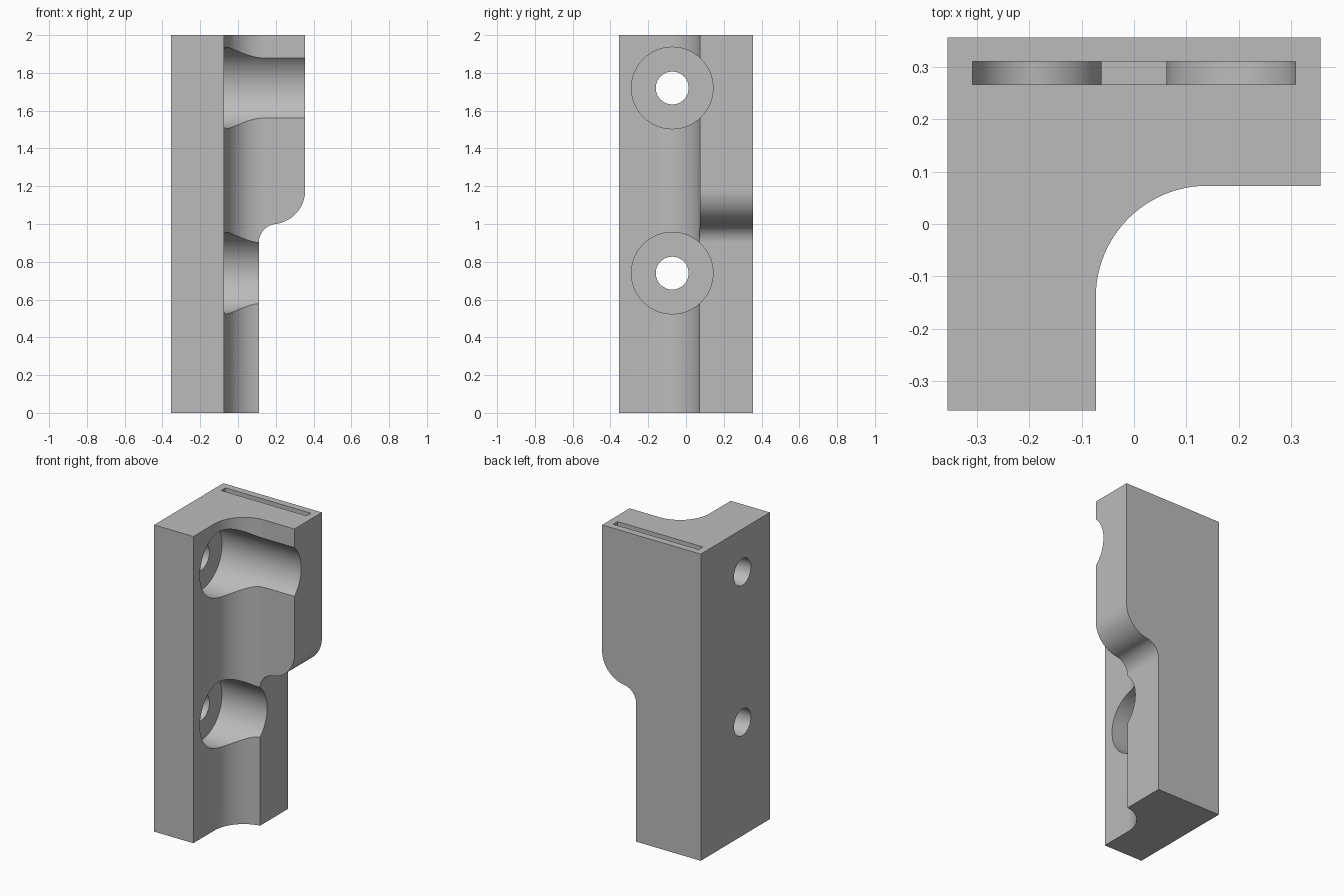
import bpy, bmesh, math
from mathutils import Matrix, Vector

if "Cube" in bpy.data.objects:
    bpy.data.objects.remove(bpy.data.objects["Cube"])

grey = bpy.data.materials.new("plain grey")
grey.diffuse_color = (0.5, 0.5, 0.5, 1)
grey.use_nodes = True
grey.node_tree.nodes["Principled BSDF"].inputs["Base Color"].default_value = grey.diffuse_color


def arc(cx, cy, r, a0, a1, n=24):
    """Points of an arc, angles in degrees."""
    return [(cx + r * math.cos(math.radians(a0 + (a1 - a0) * i / n)),
             cy + r * math.sin(math.radians(a0 + (a1 - a0) * i / n))) for i in range(n + 1)]


def prism(name, points, offset, depth, upright=False):
    """Extrude a 2D outline along z, or along y when upright (points are x, z)."""
    bm = bmesh.new()
    to3d = (lambda u, v: (u, offset, v)) if upright else (lambda u, v: (u, v, offset))
    face = bm.faces.new([bm.verts.new(to3d(u, v)) for u, v in points])
    ext = bmesh.ops.extrude_face_region(bm, geom=[face])
    shift = Vector((0, depth, 0)) if upright else Vector((0, 0, depth))
    bmesh.ops.translate(bm, vec=shift, verts=[g for g in ext["geom"] if isinstance(g, bmesh.types.BMVert)])
    return finish(name, bm)


def rod(name, radius, x0, x1, y, z):
    """Cylinder along x."""
    bm = bmesh.new()
    m = Matrix.Translation(((x0 + x1) / 2, y, z)) @ Matrix.Rotation(math.pi / 2, 4, 'Y')
    bmesh.ops.create_cone(bm, cap_ends=True, segments=96, radius1=radius, radius2=radius,
                          depth=x1 - x0, matrix=m)
    return finish(name, bm)


def finish(name, bm):
    bmesh.ops.recalc_face_normals(bm, faces=bm.faces)
    me = bpy.data.meshes.new(name)
    bm.to_mesh(me)
    bm.free()
    me.materials.append(grey)
    ob = bpy.data.objects.new(name, me)
    bpy.context.collection.objects.link(ob)
    return ob


def s_curve(inset):
    """Stepped right edge from top to bottom, moved inwards by inset."""
    a = 83
    return (arc(0.174, 1.18, 0.182 - inset, 0, -a)
            + arc(0.211, 0.90, 0.101 + inset, 180 - a, 180)[0 if inset else 1:])


# L-shaped bracket with a filleted inner corner
H = 0.356
plan = [(-H, -H), (-0.073, -H)] + arc(0.14, -0.14, 0.213, 180, 90) + [(H, 0.073), (H, H), (-H, H)]
bracket = prism("bracket", plan, 0, 2)

# Cutter for the narrow lower half
step = prism("step_cutter", s_curve(0) + [(0.11, -0.2), (0.6, -0.2), (0.6, 1.18)], -0.6, 1.2, True)

# Pocket cutter following the outer step, mirrored
right = [(0.308, 2.1)] + s_curve(0.048) + [(0.062, 0.05)]
pocket = prism("slot_cutter", right + [(-x, z) for x, z in reversed(right)], 0.266, 0.044, True)

# Screw holes with wide counterbores
cutters = [step, pocket]
for z in (1.72, 0.74):
    cutters.append(rod("counterbore_cutter", 0.216, -0.216, 0.6, -0.073, z))
    cutters.append(rod("screw_hole_cutter", 0.087, -0.6, 0.0, -0.073, z))

bpy.context.view_layer.objects.active = bracket
bracket.select_set(True)
for c in cutters:
    mod = bracket.modifiers.new(c.name, 'BOOLEAN')
    mod.operation, mod.solver, mod.object = 'DIFFERENCE', 'EXACT', c
    bpy.ops.object.modifier_apply(modifier=mod.name)
for c in cutters:
    bpy.data.objects.remove(c)

bpy.ops.object.select_all(action='DESELECT')
bracket.select_set(True)
bpy.ops.object.shade_smooth_by_angle(angle=math.radians(25))
